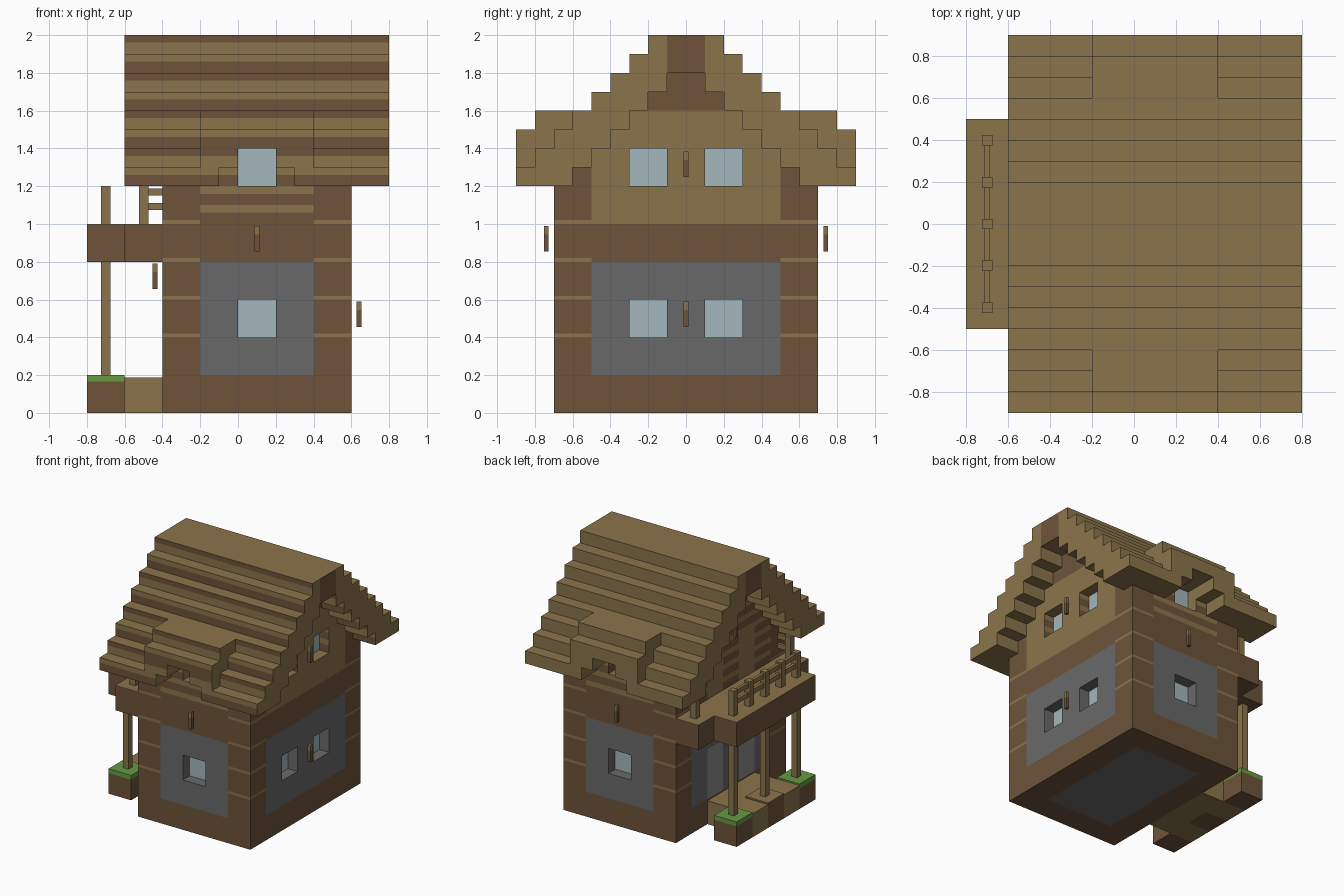
import bpy, bmesh, math
from mathutils import Vector

cube = bpy.data.objects.get("Cube")
if cube:
    bpy.data.objects.remove(cube, do_unlink=True)


def material(name, rgb):
    lin = [(c / 255 / 12.92) if c < 11 else ((c / 255 + 0.055) / 1.055) ** 2.4 for c in rgb]
    m = bpy.data.materials.new(name)
    m.use_nodes = True
    m.diffuse_color = (*lin, 1)
    m.node_tree.nodes["Principled BSDF"].inputs["Base Color"].default_value = (*lin, 1)
    return m


PLANK, LOG, STONE, GLASS, GRASS, IRON = range(6)
MATS = [material("plank tan", (139, 116, 75)), material("log brown", (110, 84, 58)),
        material("stone grey", (105, 105, 105)), material("glass blue", (163, 183, 189)),
        material("grass green", (102, 155, 66)), material("iron grey", (140, 140, 140))]


def finish(name, bm):
    me = bpy.data.meshes.new(name)
    bm.to_mesh(me)
    bm.free()
    ob = bpy.data.objects.new(name, me)
    bpy.context.collection.objects.link(ob)
    for m in MATS:
        me.materials.append(m)
    return ob


def box(name, x0, x1, y0, y1, z0, z1, mat):
    bm = bmesh.new()
    bmesh.ops.create_cube(bm, size=1)
    for v in bm.verts:
        v.co = Vector(((x0 + x1) / 2 + v.co.x * (x1 - x0), (y0 + y1) / 2 + v.co.y * (y1 - y0),
                       (z0 + z1) / 2 + v.co.z * (z1 - z0)))
    for f in bm.faces:
        f.material_index = mat
    return finish(name, bm)


def blocks(name, solid, colour):
    """Skin of all 0.1 cells where solid() is true; side faces are cut in bands and coloured by rule."""
    cells = {(i, j, k) for i in range(-10, 11) for j in range(-10, 11) for k in range(21)
             if solid(i / 10 + .05, j / 10 + .05, k / 10 + .05)}
    bm = bmesh.new()
    for c in cells:
        mid = Vector(c) / 10 + Vector((.05, .05, .05))
        for axis in range(3):
            for s in (-1, 1):
                near = list(c)
                near[axis] += s
                if tuple(near) in cells:
                    continue
                n = Vector((0, 0, 0))
                n[axis] = s
                u = Vector((0, 0, 1)) if axis < 2 else Vector((0, 1, 0))
                w = u.cross(n)
                parts = 5 if axis < 2 else 1
                for b in range(parts):
                    h = .05 / parts
                    m = mid + n * .05 + u * (-.05 + h * (2 * b + 1))
                    vs = [bm.verts.new(m + w * p * .05 + u * q * h)
                          for p, q in ((-1, -1), (1, -1), (1, 1), (-1, 1))]
                    f = bm.faces.new(vs)
                    f.material_index = colour(m.x, m.y, m.z, n)
    bmesh.ops.remove_doubles(bm, verts=bm.verts, dist=.001)
    bmesh.ops.recalc_face_normals(bm, faces=bm.faces)
    bmesh.ops.dissolve_limit(bm, angle_limit=math.radians(1), verts=bm.verts, edges=bm.edges,
                             delimit={'MATERIAL'})
    return finish(name, bm)


# House body: hollow, with window and door openings
def body_solid(x, y, z):
    t = abs(y)
    if not (-.4 < x < .6 and t < .7 and z < 1.8):
        return False
    if -.2 < x < .4 and t < .5 and z > .2:
        return False
    window_z = .4 < z < .6 or 1.2 < z < 1.4
    if t > .5 and 0 < x < .2 and window_z:
        return False
    if x > .4 and .1 < t < .3 and window_z:
        return False
    if x < -.2 and .1 < t < .3 and (.2 < z < .6 or 1 < z < 1.4):
        return False
    if z > 1.2:
        if -.2 < x < .4:
            return t > .5 and z < 1.4
        return t < .6 - .1 * int((z - 1.2) * 10)
    return True


def body_colour(x, y, z, n):
    t = abs(y)
    if n.z < 0 and z < .1:
        return STONE if -.2 < x < .4 and t < .5 else LOG
    if (x < -.2 or x > .4) and t > .5:
        return PLANK if .39 < z < 1.1 and (z + .0001) % .2 < .02 else LOG
    if z < .2 or .8 < z < 1:
        return LOG
    if z < .8:
        return STONE
    if n.x > 0 or n.z != 0:
        return LOG if z > 1.6 else PLANK
    return PLANK if z % .1 > .06 else LOG


blocks("house_walls", body_solid, body_colour)


# Stepped roof with a dormer on each slope
def roof_solid(x, y, z):
    t = abs(y)
    if not (-.6 < x < .8 and 1.2 < z < 2):
        return False
    n = int((z - 1.2) * 10)
    main = max(0, .6 - .1 * n) < t < .9 - .1 * n
    if -.2 < x < .4 and n < 4:
        if n == 3:
            return .3 < t < .8
        if n == 2:
            return .4 < t < .9
        gap = (0, .2) if n == 1 else (-.1, .3)
        return .7 < t < .9 and not gap[0] < x < gap[1]
    return main


def roof_colour(x, y, z, n):
    if n.y < 0:
        return LOG if z % .2 < .06 or z % .2 > .16 else PLANK
    if abs(n.x) > 0 and z > 1.8 and abs(y) < .1:
        return LOG
    return PLANK


blocks("stepped_roof", roof_solid, roof_colour)

# Window panes
for z in (.4, 1.2):
    for s in (-1, 1):
        tag = "lower" if z < 1 else "upper"
        box(f"{tag}_end_window", 0, .2, s * .6 - .0125, s * .6 + .0125, z, z + .2, GLASS)
        box(f"{tag}_side_window", .4875, .5125, s * .2 - .1, s * .2 + .1, z, z + .2, GLASS)

# Doors onto the porch and balcony
for s in (-1, 1):
    box("porch_door", -.4, -.36, s * .2 - .1, s * .2 + .1, .2, .6, IRON)
    box("balcony_door", -.4, -.36, s * .2 - .1, s * .2 + .1, 1, 1.4, PLANK)

# Balcony floor
for name, x0, x1, y in (("inner", -.6, -.4, .7), ("outer", -.8, -.6, .5)):
    box(f"balcony_{name}_beam", x0, x1, -y, y, .8, .996, LOG)
    box(f"balcony_{name}_boards", x0, x1, -y, y, .996, 1, PLANK)

# Balcony railing
P = .025
for i in range(-2, 3):
    box("railing_post", -.7 - P, -.7 + P, i * .2 - P, i * .2 + P, 1, 1.2, PLANK)
for z in (1.075, 1.15):
    box("railing_bar", -.7125, -.6875, -.4, .4, z, z + .0375, PLANK)
    for s in (-1, 1):
        box("side_railing_bar", -.5, -.4, s * .6 - .0125, s * .6 + .0125, z, z + .0375, PLANK)
for s in (-1, 1):
    box("side_railing_post", -.5 - P, -.5 + P, s * .6 - P, s * .6 + P, 1, 1.2, PLANK)

# Porch supports and ground
for y in (-.4, 0, .4):
    box("porch_post", -.7 - P, -.7 + P, y - P, y + P, .19, .8, PLANK)
for s in (-1, 1):
    box("corner_soil", -.8, -.6, s * .4 - .1, s * .4 + .1, 0, .165, LOG)
    box("corner_grass", -.8, -.6, s * .4 - .1, s * .4 + .1, .165, .2, GRASS)
    box("path_step", -.8, -.6, s * .2 - .1, s * .2 + .1, 0, .1875, PLANK)
box("middle_soil", -.8, -.6, -.1, .1, 0, .194, LOG)
box("middle_boards", -.8, -.6, -.1, .1, .194, .2, PLANK)
box("porch_path", -.6, -.4, -.3, .3, 0, .1875, PLANK)

# Torches
for x, y, z in ((.1, -.74, .855), (.1, .74, .855), (.64, 0, .455), (.64, 0, 1.25),
                (-.44, 0, .655), (-.44, 0, 1.4)):
    r = .0125
    box("torch_stick", x - r, x + r, y - r, y + r, z, z + .09, LOG)
    box("torch_head", x - r, x + r, y - r, y + r, z + .09, z + .135, PLANK)
